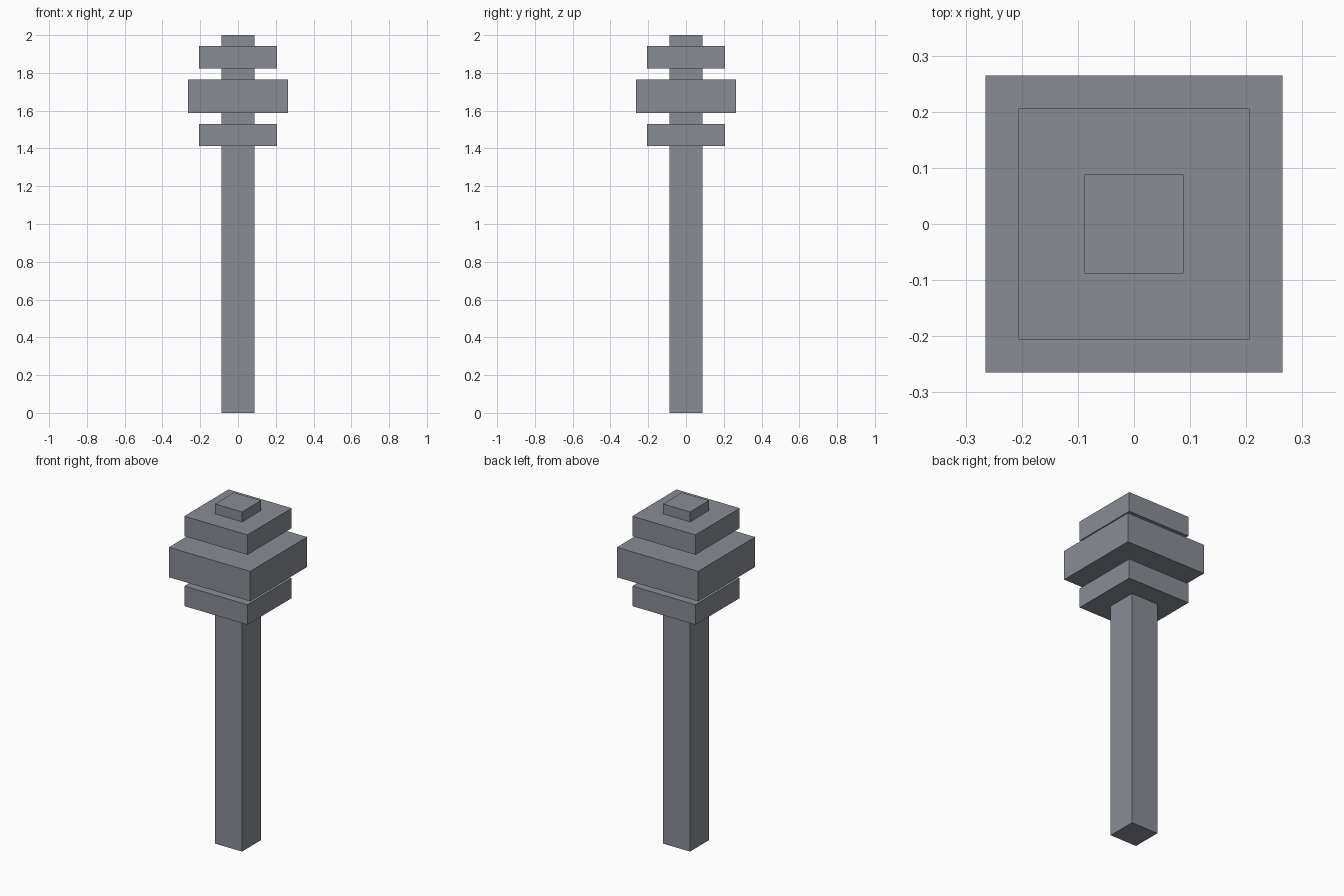
import bpy

# Remove the default cube
cube = bpy.data.objects.get("Cube")
if cube:
    bpy.data.objects.remove(cube, do_unlink=True)

# Single steel grey material
COLOUR = (0.25, 0.266, 0.30, 1.0)
steel = bpy.data.materials.new("steel_grey")
steel.use_nodes = True
steel.diffuse_color = COLOUR
steel.node_tree.nodes["Principled BSDF"].inputs["Base Color"].default_value = COLOUR

U = 2 / 34  # block grid unit: the whole mace is 34 units tall


def block(name, width, bottom, top):
    """Square block centred on the z axis, sized in grid units."""
    bpy.ops.mesh.primitive_cube_add(size=1, location=(0, 0, (bottom + top) / 2 * U))
    ob = bpy.context.object
    ob.name = name
    ob.scale = (width * U, width * U, (top - bottom) * U)
    bpy.ops.object.transform_apply(location=False, rotation=False, scale=True)
    ob.data.materials.append(steel)
    return ob


# Long handle running through the head to the tip
block("handle", 3, 0, 34)

# Three stacked head plates, the middle one widest and thickest
block("lower_head_plate", 7, 24, 26)
block("middle_head_plate", 9, 27, 30)
block("upper_head_plate", 7, 31, 33)
